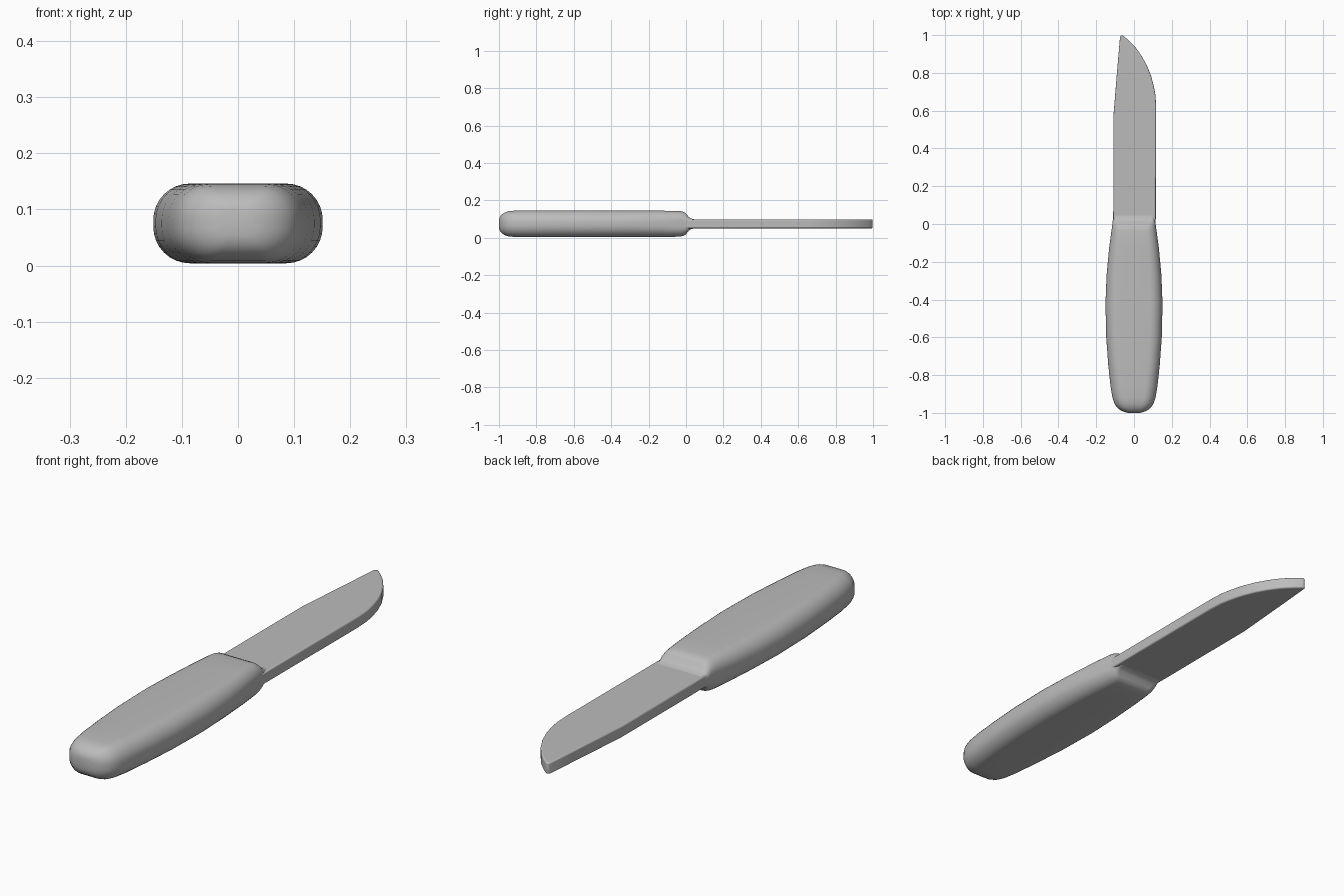
import bpy, bmesh, math

cube = bpy.data.objects.get("Cube")
if cube:
    bpy.data.objects.remove(cube, do_unlink=True)

MID_Z = 0.075

grey = bpy.data.materials.new("plain grey")
grey.use_nodes = True
colour = (0.5, 0.5, 0.5, 1)
grey.diffuse_color = colour
grey.node_tree.nodes["Principled BSDF"].inputs["Base Color"].default_value = colour


def finish(bm, name, angle):
    bmesh.ops.recalc_face_normals(bm, faces=bm.faces[:])
    mesh = bpy.data.meshes.new(name)
    bm.to_mesh(mesh)
    bm.free()
    mesh.materials.append(grey)
    obj = bpy.data.objects.new(name, mesh)
    bpy.context.collection.objects.link(obj)
    bpy.ops.object.select_all(action='DESELECT')
    obj.select_set(True)
    bpy.context.view_layer.objects.active = obj
    bpy.ops.object.shade_smooth_by_angle(angle=math.radians(angle))
    return obj


def rounded_section(y, half_w, half_h, radius, steps=8):
    """Rounded rectangle standing across the length of the knife."""
    points = []
    for corner, (sx, sz) in enumerate([(1, 1), (-1, 1), (-1, -1), (1, -1)]):
        for i in range(steps + 1):
            a = math.pi / 2 * (corner + i / steps)
            points.append((sx * (half_w - radius) + radius * math.cos(a), y,
                           MID_Z + sz * (half_h - radius) + radius * math.sin(a)))
    return points


# Handle: rounded sections from the butt to the shoulder (y, half width, half height, radius)
sections = [
    (-1.0, 0.030, 0.022, 0.018), (-0.995, 0.052, 0.038, 0.032),
    (-0.985, 0.073, 0.050, 0.044), (-0.97, 0.091, 0.060, 0.053),
    (-0.95, 0.104, 0.067, 0.060), (-0.92, 0.114, 0.070, 0.063),
    (-0.86, 0.124, 0.071, 0.064), (-0.75, 0.136, 0.071, 0.065),
    (-0.60, 0.147, 0.071, 0.065), (-0.42, 0.151, 0.071, 0.065),
    (-0.27, 0.145, 0.070, 0.063), (-0.13, 0.132, 0.070, 0.058),
    (-0.04, 0.120, 0.069, 0.052), (-0.02, 0.117, 0.066, 0.048),
    (-0.005, 0.115, 0.060, 0.044), (0.005, 0.114, 0.050, 0.036),
    (0.015, 0.113, 0.036, 0.026), (0.028, 0.111, 0.028, 0.018),
    (0.045, 0.109, 0.024, 0.014),
]
bm = bmesh.new()
rings = [[bm.verts.new(p) for p in rounded_section(*s)] for s in sections]
for a, b in zip(rings, rings[1:]):
    for i in range(len(a)):
        j = (i + 1) % len(a)
        bm.faces.new((a[i], a[j], b[j], b[i]))
bm.faces.new(rings[0])
bm.faces.new(rings[-1])
finish(bm, "handle", 50)

# Blade: flat outline with a near straight back and a curved cutting edge
outline = [(-0.11, -0.02), (0.115, -0.02), (0.117, 0.62), (0.114, 0.68),
           (0.105, 0.73), (0.090, 0.785), (0.068, 0.84), (0.040, 0.89),
           (0.008, 0.935), (-0.028, 0.972), (-0.055, 0.995), (-0.066, 1.0),
           (-0.074, 0.99), (-0.092, 0.78), (-0.109, 0.57)]
bm = bmesh.new()
face = bm.faces.new([bm.verts.new((x, y, 0.051)) for x, y in outline])
top = bmesh.ops.extrude_face_region(bm, geom=[face])["geom"]
bmesh.ops.translate(bm, vec=(0, 0, 0.048),
                    verts=[g for g in top if isinstance(g, bmesh.types.BMVert)])
blade = finish(bm, "blade", 40)

# Soften the rim of the blade
bevel = blade.modifiers.new("soft rim", 'BEVEL')
bevel.width = 0.006
bevel.segments = 3
bevel.limit_method = 'ANGLE'
bevel.angle_limit = math.radians(60)
